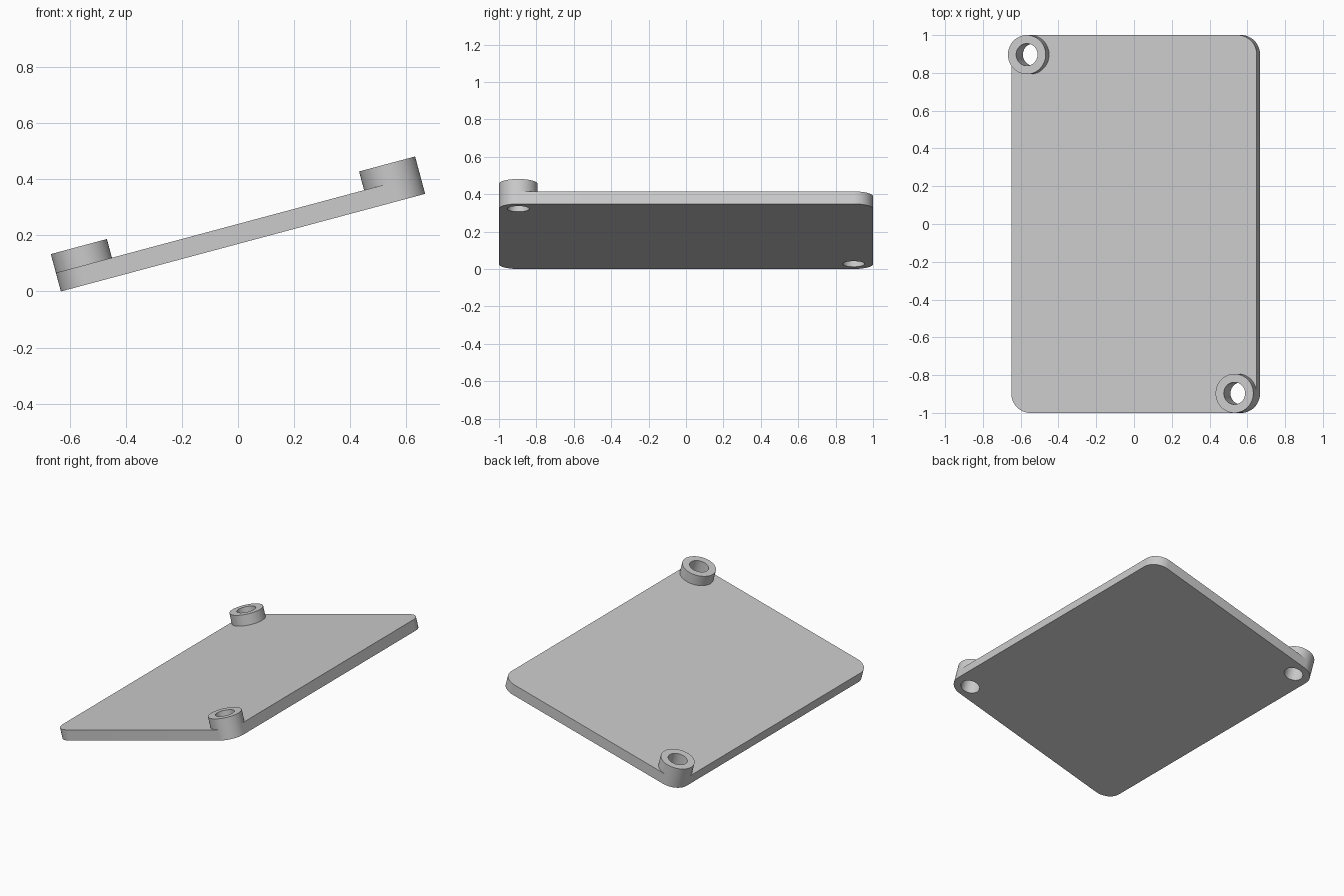
import bpy, bmesh
from math import radians, cos, sin, pi
from mathutils import Matrix

if "Cube" in bpy.data.objects:
    bpy.data.objects.remove(bpy.data.objects["Cube"], do_unlink=True)

UNIT = 2 / 58
LENGTH, WIDTH, THICK = 39 * UNIT, 2.0, 2 * UNIT
RADIUS, HOLE = 3 * UNIT, 1.7 * UNIT
TILT = radians(15)
SIDES = 64

grey = bpy.data.materials.new("light grey")
grey.use_nodes = True
colour = (0.6, 0.6, 0.6, 1)
grey.diffuse_color = colour
grey.node_tree.nodes["Principled BSDF"].inputs["Base Color"].default_value = colour

# Low edge rests on the ground, the whole piece centred
place = (Matrix.Translation((-(LENGTH * cos(TILT) - 2 * THICK * sin(TILT)) / 2, 0, 0))
         @ Matrix.Rotation(-TILT, 4, 'Y'))


def circle(x, y, r):
    return [(x + r * cos(2 * pi * i / SIDES), y + r * sin(2 * pi * i / SIDES))
            for i in range(SIDES)]


def rounded_rectangle():
    pts = []
    corners = [(LENGTH - RADIUS, 1 - RADIUS), (RADIUS, 1 - RADIUS),
               (RADIUS, RADIUS - 1), (LENGTH - RADIUS, RADIUS - 1)]
    quarter = SIDES // 4
    for k, (cx, cy) in enumerate(corners):
        for i in range(quarter + 1):
            a = (k + i / quarter) * pi / 2
            pts.append((cx + RADIUS * cos(a), cy + RADIUS * sin(a)))
    return pts


def extruded(name, loops, z, height):
    """Fill an outline with holes, then extrude it upward."""
    bm = bmesh.new()
    edges = []
    for loop in loops:
        vs = [bm.verts.new((x, y, z)) for x, y in loop]
        edges += [bm.edges.new((vs[i - 1], vs[i])) for i in range(len(vs))]
    bmesh.ops.triangle_fill(bm, edges=edges, use_beauty=True, use_dissolve=False)
    top = bmesh.ops.extrude_face_region(bm, geom=bm.faces[:], use_keep_orig=True)
    bmesh.ops.translate(bm, vec=(0, 0, height),
                        verts=[v for v in top["geom"] if isinstance(v, bmesh.types.BMVert)])
    bmesh.ops.recalc_face_normals(bm, faces=bm.faces[:])
    bm.transform(place)
    mesh = bpy.data.meshes.new(name)
    bm.to_mesh(mesh)
    bm.free()
    mesh.materials.append(grey)
    ob = bpy.data.objects.new(name, mesh)
    bpy.context.collection.objects.link(ob)
    bpy.ops.object.select_all(action='DESELECT')
    ob.select_set(True)
    bpy.context.view_layer.objects.active = ob
    bpy.ops.object.shade_smooth_by_angle(angle=radians(30))


bosses = {"back_boss": (RADIUS, 1 - RADIUS),
          "front_boss": (LENGTH - RADIUS, RADIUS - 1)}

# Tilted plate with two through holes
extruded("plate", [rounded_rectangle()] + [circle(x, y, HOLE) for x, y in bosses.values()],
         0, THICK)

# Ring bosses around the holes at opposite corners
for name, (x, y) in bosses.items():
    extruded(name, [circle(x, y, RADIUS), circle(x, y, HOLE)], THICK, THICK)
